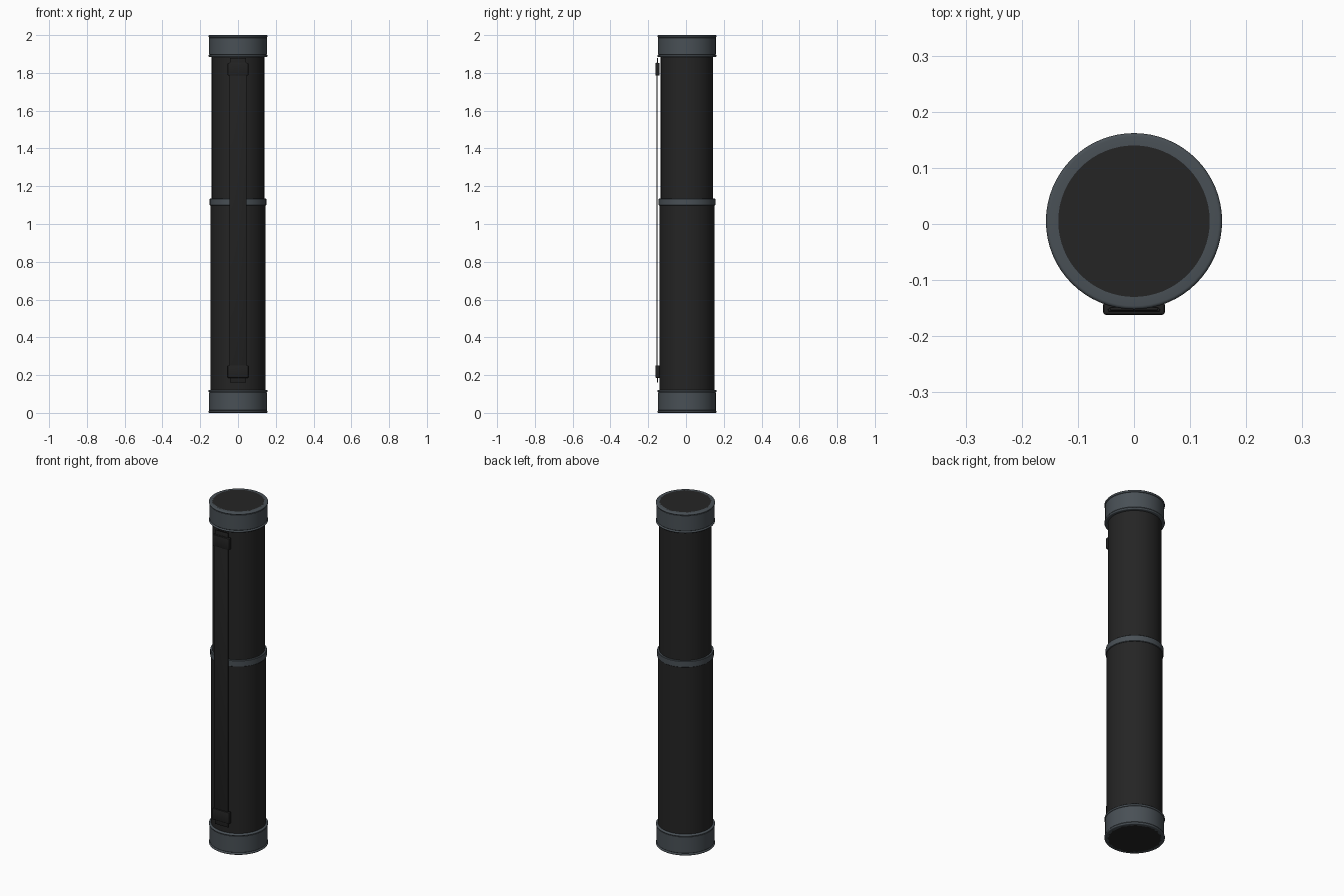
import bpy, bmesh, math

cube = bpy.data.objects.get("Cube")
if cube:
    bpy.data.objects.remove(cube, do_unlink=True)

AXIS_Y = 0.005   # tube axis sits slightly back so that the strap fits the bounds
SIDES = 64


def material(name, rgb):
    m = bpy.data.materials.new(name)
    m.use_nodes = True
    m.diffuse_color = (*rgb, 1)
    m.node_tree.nodes["Principled BSDF"].inputs["Base Color"].default_value = (*rgb, 1)
    return m


black = material("matte black", (0.018, 0.018, 0.018))
grey = material("slate grey", (0.066, 0.08, 0.092))
strap_black = material("strap black", (0.016, 0.016, 0.016))


def finish(name, bm, mat, angle=35):
    bmesh.ops.recalc_face_normals(bm, faces=bm.faces[:])
    mesh = bpy.data.meshes.new(name)
    bm.to_mesh(mesh)
    bm.free()
    mesh.materials.append(mat)
    obj = bpy.data.objects.new(name, mesh)
    bpy.context.collection.objects.link(obj)
    bpy.ops.object.select_all(action="DESELECT")
    obj.select_set(True)
    bpy.context.view_layer.objects.active = obj
    bpy.ops.object.shade_smooth_by_angle(angle=math.radians(angle))
    return obj


def lathe(name, profile, mat):
    """Spin (radius, z) points around the tube axis."""
    bm = bmesh.new()
    verts = [bm.verts.new((r, 0, z)) for r, z in profile]
    edges = [bm.edges.new(pair) for pair in zip(verts, verts[1:])]
    bmesh.ops.spin(bm, geom=verts + edges, cent=(0, 0, 0), axis=(0, 0, 1),
                   angle=math.tau, steps=SIDES)
    bmesh.ops.remove_doubles(bm, verts=bm.verts[:], dist=1e-5)
    bmesh.ops.translate(bm, verts=bm.verts[:], vec=(0, AXIS_Y, 0))
    return finish(name, bm, mat)


def box(name, x, y, z, mat, bevel):
    """Rounded box between the given (low, high) limits."""
    bm = bmesh.new()
    bmesh.ops.create_cube(bm, size=1)
    for v in bm.verts:
        v.co = [lim[0] + (c + 0.5) * (lim[1] - lim[0]) for c, lim in zip(v.co, (x, y, z))]
    bmesh.ops.bevel(bm, geom=bm.edges[:], offset=bevel, segments=2,
                    profile=0.5, affect="EDGES")
    return finish(name, bm, mat)


def bead(z, radius=0.151, size=0.006, steps=8):
    """Half-round rim, listed from low to high."""
    return [(radius + size * math.cos(a), z + size * math.sin(a))
            for a in (math.pi * (i / steps - 0.5) for i in range(steps + 1))]


# Telescoping tubes and the collar at their joint
lathe("lower_tube", [(0, 0.05), (0.1455, 0.05), (0.1455, 1.12), (0, 1.12)], black)
lathe("upper_tube", [(0, 1.1), (0.139, 1.1), (0.139, 1.95), (0, 1.95)], black)
lathe("joint_collar", [(0.136, 1.098), (0.148, 1.098), (0.15, 1.1), (0.15, 1.132),
                       (0.148, 1.134), (0.136, 1.134)], grey)

# End caps with a rounded bead on each rim and a dark end disc
for name, low, high, end in (("bottom_cap", 0, 0.122, 0), ("top_cap", 1.884, 2, 2)):
    lathe(name, [(0.135, low)] + bead(low + 0.006) + [(0.153, low + 0.014), (0.153, high - 0.014)]
          + bead(high - 0.006) + [(0.135, high)], grey)
    inner = end + (0.01 if end == 0 else -0.01)
    lathe(name + "_disc", [(0, end), (0.141, end), (0.141, inner), (0, inner)], black)

# Carrying strap, held off the tube by a clip near each end
box("strap", (-0.046, 0.046), (-0.156, -0.150), (0.185, 1.855), strap_black, 0.002)
for name, low, high, tip in (("lower", 0.185, 0.252, 0.16), ("upper", 1.786, 1.853, 1.88)):
    box(name + "_strap_clip", (-0.055, 0.055), (-0.162, -0.139), (low, high), strap_black, 0.005)
    middle = (low + high) / 2
    box(name + "_strap_end", (-0.043, 0.043), (-0.154, -0.148),
        (min(tip, middle), max(tip, middle)), strap_black, 0.002)
